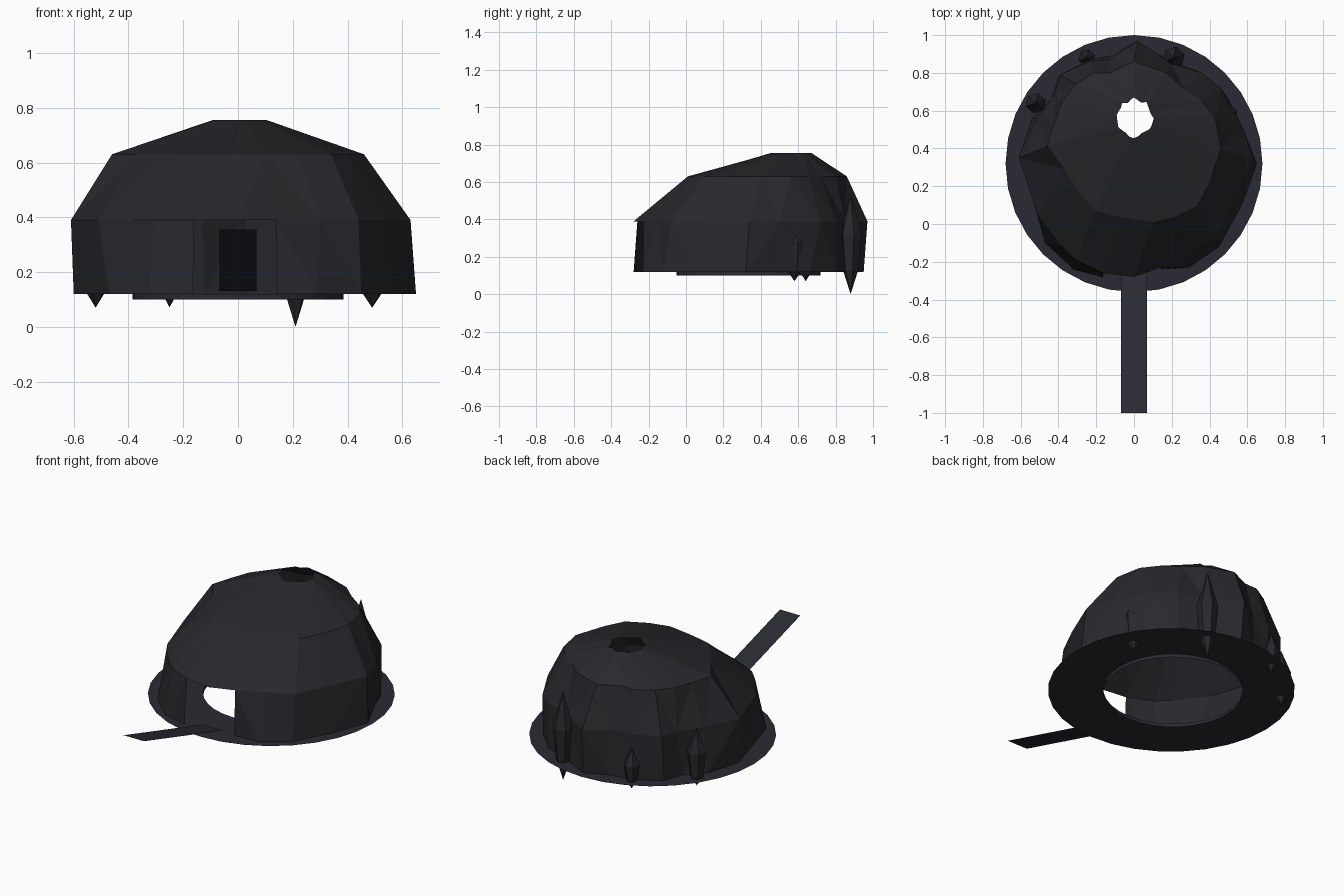
import bpy, bmesh, random
from math import sin, cos, pi

random.seed(4)
if "Cube" in bpy.data.objects:
    bpy.data.objects.remove(bpy.data.objects["Cube"])


def material(name, colour):
    m = bpy.data.materials.new(name)
    m.use_nodes = True
    m.diffuse_color = (*colour, 1)
    m.node_tree.nodes["Principled BSDF"].inputs["Base Color"].default_value = (*colour, 1)
    return m


rock = material("dark rock", (0.021, 0.021, 0.026))
ground = material("slate ground", (0.024, 0.023, 0.033))


def finish(bm, name, mat):
    mesh = bpy.data.meshes.new(name)
    bm.to_mesh(mesh)
    bm.free()
    mesh.materials.append(mat)
    obj = bpy.data.objects.new(name, mesh)
    bpy.context.collection.objects.link(obj)
    return obj


def ring(bm, radius, count, centre, z, turn=0.0):
    return [bm.verts.new((centre[0] + radius * cos(2 * pi * i / count + turn),
                          centre[1] + radius * sin(2 * pi * i / count + turn), z))
            for i in range(count)]


def bridge(bm, low, high, skip=()):
    n = len(low)
    for i in range(n):
        if i not in skip:
            j = (i + 1) % n
            bm.faces.new((low[i], low[j], high[j], high[i]))


# Cave shell: uneven outlines at foot, shoulder and crown, counter-clockwise from the entrance
foot = [(0, -.29), (.145, -.24), (.29, -.23), (.45, -.12), (.57, .1), (.65, .32), (.55, .53),
        (.5, .66), (.36, .8), (.2, .86), (.03, .95), (-.12, .89), (-.24, .87), (-.4, .78),
        (-.44, .66), (-.54, .56), (-.6, .35), (-.47, -.1), (-.34, -.22), (-.32, -.24), (-.165, -.28)]
shoulder = [(0, -.28), (.14, -.23), (.3, -.15), (.44, -.08), (.53, .1), (.63, .34), (.58, .5),
            (.46, .72), (.36, .8), (.2, .85), (.02, .97), (-.13, .87), (-.24, .86), (-.39, .79),
            (-.42, .69), (-.51, .56), (-.61, .35), (-.51, .05), (-.38, -.12), (-.31, -.19), (-.16, -.26)]
crown = [(-.03, .03), (.1, .01), (.22, .04), (.34, .1), (.4, .22), (.46, .4), (.43, .56),
         (.36, .65), (.26, .72), (.17, .8), (0, .86), (-.13, .8), (-.21, .8), (-.31, .74),
         (-.38, .65), (-.42, .54), (-.46, .41), (-.37, .29), (-.27, .14), (-.2, .07), (-.13, .05)]
# The smoke hole repeats the shoulder outline at a small scale
hole = [(x * .165 + random.uniform(-.01, .01), .565 + (y - .345) * .165 + random.uniform(-.01, .01))
        for x, y in shoulder]
bm = bmesh.new()
rings = [[bm.verts.new((x, y, z)) for x, y in outline]
         for outline, z in ((foot, .12), (shoulder, .39), (crown, .63), (hole, .755))]
bridge(bm, rings[0], rings[1], skip=(0, len(foot) - 1))  # front entrance stays open
bridge(bm, rings[1], rings[2])
bridge(bm, rings[2], rings[3])
bmesh.ops.delete(bm, geom=[v for v in bm.verts if not v.link_faces], context="VERTS")
bmesh.ops.triangulate(bm, faces=bm.faces[:], quad_method="SHORT_EDGE")
finish(bm, "cave_shell", rock)

# Ground: flat round apron with an open centre and a shallow lip below it
bm = bmesh.new()
sides = 32
outer = ring(bm, .68, sides, (0, .32), .12)
inner = ring(bm, .385, sides, (0, .335), .12)
lip = ring(bm, .385, sides, (0, .335), .1)
bridge(bm, outer, inner)
bridge(bm, inner, lip)
finish(bm, "ground_ring", ground)

# Entrance ramp: thin sheet rising away from the doorway
bm = bmesh.new()
w = .068
bm.faces.new([bm.verts.new(p) for p in
              ((-w, -1, .355), (w, -1, .355), (w, -.24, .13), (-w, -.24, .13))])
finish(bm, "entrance_ramp", ground)


# Crystals: pointed prisms growing through the wall and ground
def crystal(name, x, y, bottom, top, radius):
    bm = bmesh.new()
    low = ring(bm, radius * .7, 6, (x, y), .13, .3)
    high = ring(bm, radius, 6, (x, y), bottom + (top - bottom) * .6, .3)
    tip_low = bm.verts.new((x, y, bottom))
    tip_high = bm.verts.new((x, y, top))
    bridge(bm, low, high)
    for i in range(6):
        j = (i + 1) % 6
        bm.faces.new((low[j], low[i], tip_low))
        bm.faces.new((high[i], high[j], tip_high))
    finish(bm, name, rock)


crystal("crystal_back_left", .21, .88, 0, .54, .06)
crystal("crystal_back_right", -.25, .88, .07, .32, .045)
crystal("crystal_side_right", -.52, .64, .07, .42, .055)
crystal("crystal_side_left", .49, .58, .07, .42, .06)
